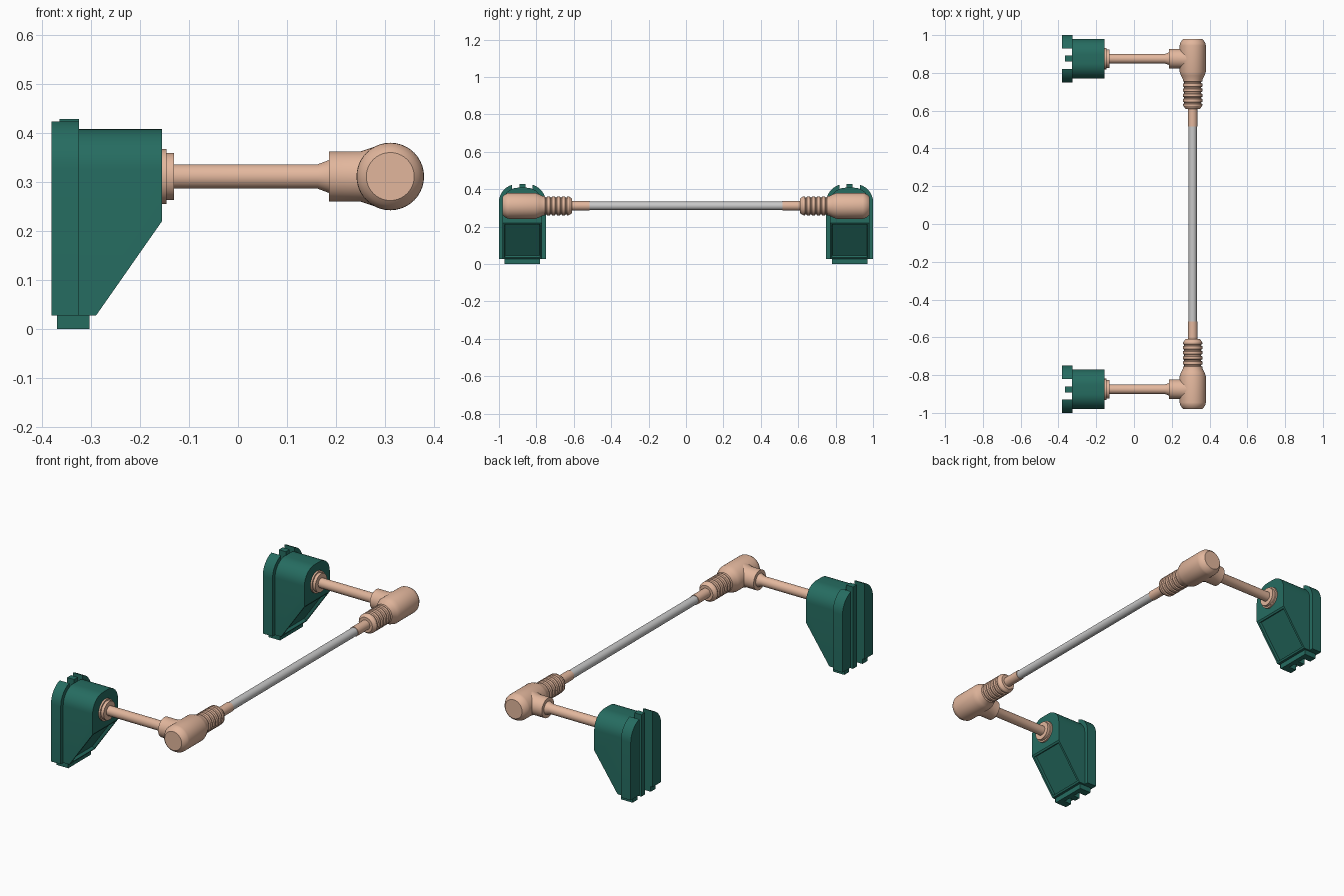
import bpy, bmesh, math
from mathutils import Vector

if "Cube" in bpy.data.objects:
    bpy.data.objects.remove(bpy.data.objects["Cube"], do_unlink=True)

ARM_Y = 0.875    # distance of each bracket from the middle
AXIS_Z = 0.311   # height of arms and rail
RAIL_X = 0.311   # rail position


def material(name, color):
    m = bpy.data.materials.new(name)
    m.use_nodes = True
    m.diffuse_color = color
    m.node_tree.nodes["Principled BSDF"].inputs["Base Color"].default_value = color
    return m


GREEN = material("dark green", (0.019, 0.15, 0.118, 1))
TAN = material("tan", (0.76, 0.47, 0.335, 1))
GREY = material("light grey", (0.58, 0.58, 0.58, 1))


def finish(bm, name, mat, mirror=True):
    """Turn a bmesh into an object, repeated on the front side."""
    bmesh.ops.recalc_face_normals(bm, faces=bm.faces)
    me = bpy.data.meshes.new(name)
    bm.to_mesh(me)
    bm.free()
    me.materials.append(mat)
    me.polygons.foreach_set("use_smooth", [True] * len(me.polygons))
    me.set_sharp_from_angle(angle=math.radians(30))
    ob = bpy.data.objects.new(name, me)
    bpy.context.scene.collection.objects.link(ob)
    if mirror:
        mod = ob.modifiers.new("both ends", "MIRROR")
        mod.use_axis = (False, True, False)
        mod.use_mirror_merge = False
    return ob


def box(bm, x0, x1, y0, y1, z0, z1):
    verts = bmesh.ops.create_cube(bm, size=1)["verts"]
    for v in verts:
        v.co = ((x0 + x1) / 2 + v.co.x * (x1 - x0),
                ARM_Y + (y0 + y1) / 2 + v.co.y * (y1 - y0),
                (z0 + z1) / 2 + v.co.z * (z1 - z0))


def arch(bm, x0, x1, half, bottom, top, r, steps=10):
    """Upright plate with rounded top corners, extruded along x."""
    pts = [(half, bottom)]
    for i in range(steps + 1):
        a = math.pi / 2 * i / steps
        pts.append((half - r + r * math.cos(a), top - r + r * math.sin(a)))
    pts += [(-y, z) for y, z in reversed(pts)]
    face = bm.faces.new([bm.verts.new((x0, ARM_Y + y, z)) for y, z in pts])
    ext = bmesh.ops.extrude_face_region(bm, geom=[face])["geom"]
    for v in ext:
        if isinstance(v, bmesh.types.BMVert):
            v.co.x = x1
    bm.normal_update()


def cut(bm, co, no):
    """Slice away everything on the normal side, returning the cap faces."""
    geom = bm.verts[:] + bm.edges[:] + bm.faces[:]
    res = bmesh.ops.bisect_plane(bm, geom=geom, plane_co=co, plane_no=no,
                                 clear_outer=True)
    edges = [e for e in res["geom_cut"] if isinstance(e, bmesh.types.BMEdge)]
    return bmesh.ops.contextual_create(bm, geom=edges)["faces"]


def lathe(name, profile, axis, mat, mirror=True, segs=40):
    """Turned part from (position, radius) pairs along x or y."""
    bm = bmesh.new()
    rings = []
    for p, r in profile:
        ring = []
        for i in range(segs):
            a = 2 * math.pi * i / segs
            c, s = r * math.cos(a), r * math.sin(a)
            co = (p, ARM_Y + c, AXIS_Z + s) if axis == "x" else (RAIL_X + c, p, AXIS_Z + s)
            ring.append(bm.verts.new(co))
        rings.append(ring)
    for a, b in zip(rings, rings[1:]):
        for i in range(segs):
            j = (i + 1) % segs
            bm.faces.new((a[i], a[j], b[j], b[i]))
    bm.faces.new(rings[0])
    bm.faces.new(rings[-1])
    return finish(bm, name, mat, mirror)


# Bracket body: arched block with a sloping, recessed lower front
bm = bmesh.new()
arch(bm, -0.327, -0.155, 0.105, 0.027, 0.408, 0.082)
slope = Vector((0.193, 0, -0.135)).normalized()
caps = cut(bm, Vector((-0.155, ARM_Y, 0.22)), slope)
bmesh.ops.recalc_face_normals(bm, faces=bm.faces)
bmesh.ops.inset_region(bm, faces=caps, thickness=0.015, depth=0)
bmesh.ops.inset_region(bm, faces=caps, thickness=0.002, depth=-0.015)
finish(bm, "bracket_body", GREEN)

# Back flange: two cheeks either side of a vertical channel
for side, label in ((1, "outer"), (-1, "inner")):
    bm = bmesh.new()
    arch(bm, -0.381, -0.325, 0.126, 0.027, 0.428, 0.1)
    cut(bm, Vector((0, ARM_Y + side * 0.055, 0)), Vector((0, -side, 0)))
    finish(bm, label + "_flange_cheek", GREEN)

# Rib in the channel
bm = bmesh.new()
box(bm, -0.365, -0.325, -0.016, 0.016, 0.0, 0.428)
finish(bm, "channel_rib", GREEN)

# Foot under the bracket, with the channel running through it
bm = bmesh.new()
box(bm, -0.327, -0.303, -0.095, 0.095, 0, 0.03)
for y0, y1 in ((-0.095, -0.055), (0.055, 0.095)):
    box(bm, -0.37, -0.327, y0, y1, 0, 0.03)
finish(bm, "bracket_foot", GREEN)

# Stepped collar and arm, ending in the branch of the elbow
lathe("arm_collar", [(-0.16, 0.056), (-0.146, 0.056), (-0.146, 0.048),
                     (-0.131, 0.048)], "x", TAN)
lathe("arm", [(-0.14, 0.025), (0.163, 0.025), (0.187, 0.034)], "x", TAN)
lathe("elbow_branch", [(0.186, 0.051), (0.25, 0.051), (0.285, 0.063),
                       (0.311, 0.063)], "x", TAN)

# Elbow head with a ribbed grip
profile = [(0.98, 0.049), (0.972, 0.058), (0.955, 0.068), (0.945, 0.069),
           (0.805, 0.069), (0.785, 0.062), (0.765, 0.052)]
for i in range(5):
    y = 0.755 - i * 0.027
    profile += [(y, 0.051), (y - 0.003, 0.045), (y - 0.009, 0.045), (y - 0.012, 0.051)]
profile += [(0.625, 0.05), (0.61, 0.039)]
lathe("elbow_head", profile, "y", TAN)

# Sleeves and the rail between them
lathe("rail_sleeve", [(0.62, 0.025), (0.515, 0.025)], "y", TAN)
lathe("rail", [(-0.52, 0.022), (0.52, 0.022)], "y", GREY, mirror=False)
